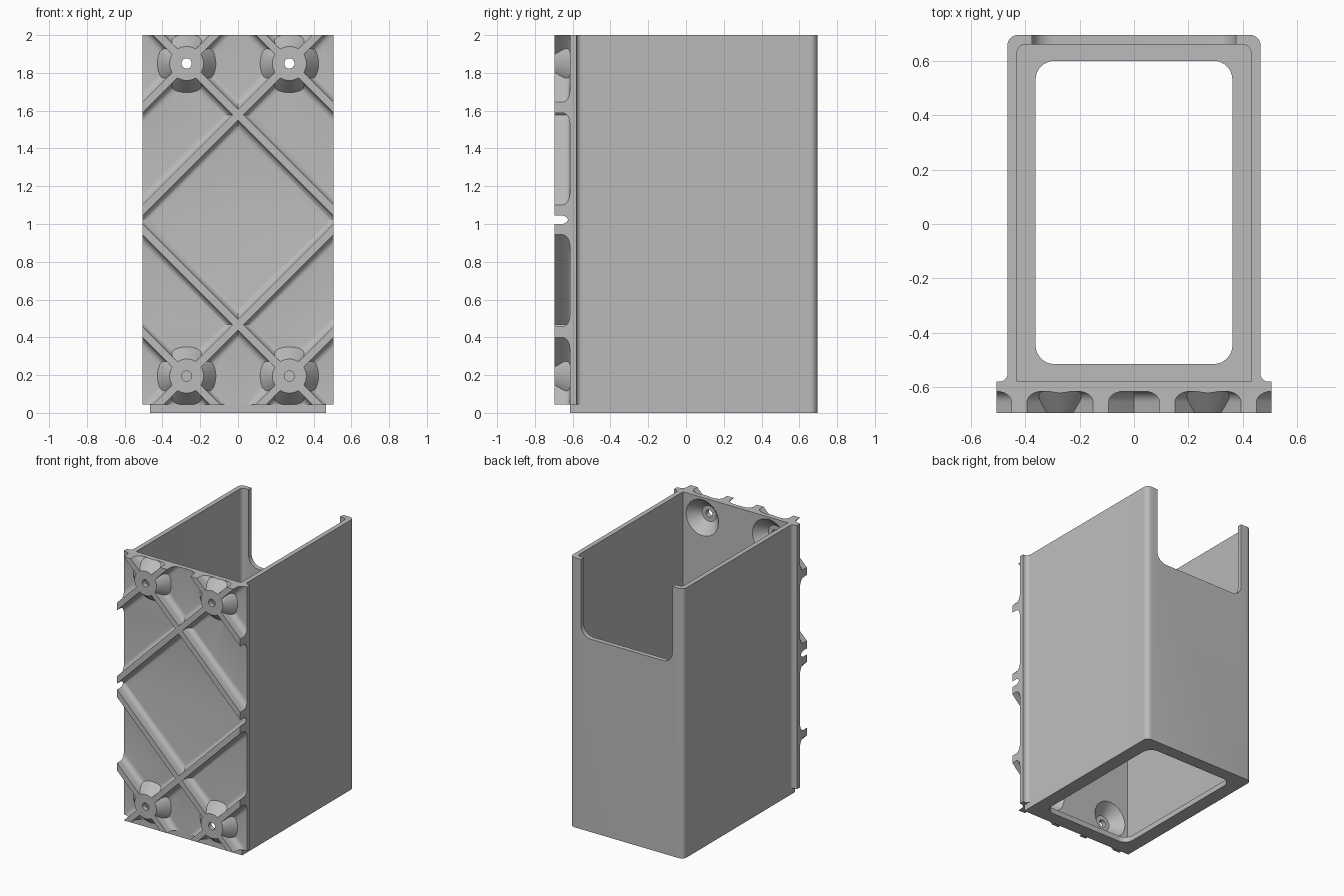
import bpy
import bmesh
from math import sin, cos, pi, radians
from mathutils import Matrix

cube = bpy.data.objects.get("Cube")
if cube:
    bpy.data.objects.remove(cube, do_unlink=True)

FACE, TIP, INSIDE = -0.615, -0.695, -0.58   # panel face, rib tips, cavity front
FOOT, TOP = 0.045, 2.0                      # panel height range
HALF, FLANGE = 0.465, 0.505                 # half widths of case and panel


def finish(name, bm):
    bmesh.ops.recalc_face_normals(bm, faces=bm.faces[:])
    mesh = bpy.data.meshes.new(name)
    bm.to_mesh(mesh)
    bm.free()
    obj = bpy.data.objects.new(name, mesh)
    bpy.context.collection.objects.link(obj)
    return obj


def prism(name, outline, low, high, matrix=Matrix()):
    """Extrude a flat outline along its local z."""
    bm = bmesh.new()
    face = bm.faces.new([bm.verts.new((x, y, low)) for x, y in outline])
    new = bmesh.ops.extrude_face_region(bm, geom=[face])["geom"]
    verts = [v for v in new if isinstance(v, bmesh.types.BMVert)]
    bmesh.ops.translate(bm, verts=verts, vec=(0, 0, high - low))
    bm.transform(matrix)
    return finish(name, bm)


def cone(name, x, z, r_front, r_back, front, back):
    """Round part pointing along y."""
    bm = bmesh.new()
    bmesh.ops.create_cone(bm, cap_ends=True, segments=48, radius1=r_front,
                          radius2=r_back, depth=back - front)
    bm.transform(Matrix.Translation((x, (front + back) / 2, z))
                 @ Matrix.Rotation(radians(-90), 4, 'X'))
    return finish(name, bm)


def arc(cx, cy, r, start, end, steps=8):
    angles = [radians(start + (end - start) * i / steps) for i in range(steps + 1)]
    return [(cx + r * cos(a), cy + r * sin(a)) for a in angles]


def rounded(half, y0, y1, r_low, r_high):
    """Rectangle centred on x, with separate radii for its low and high corners."""
    pts = []
    for sx, y, r, start in ((-1, y0, r_low, 180), (1, y0, r_low, 270),
                            (1, y1, r_high, 0), (-1, y1, r_high, 90)):
        sy = -1 if y == y0 else 1
        if r:
            pts += arc(sx * (half - r), y - sy * r, r, start, start + 90)
        else:
            pts.append((sx * half, y))
    return pts


def combine(target, tool, operation):
    mod = target.modifiers.new("combine", 'BOOLEAN')
    mod.object, mod.operation, mod.solver = tool, operation, 'EXACT'
    bpy.context.view_layer.objects.active = target
    bpy.ops.object.modifier_apply(modifier=mod.name)
    bpy.data.objects.remove(tool, do_unlink=True)


# Diagonal ribs with filleted feet
half_rib = [(0.06, -0.6)] + arc(0.06, -0.655, 0.04, 90, 180, 6) + [(0.02, TIP)]
rib_profile = half_rib + [(-x, y) for x, y in reversed(half_rib)]
ribs = []
for height in (-0.077, 0.467, 1.578, 2.122):
    for side in (1, -1):
        place = Matrix.Translation((0, 0, height)) @ Matrix.Rotation(side * pi / 4, 4, 'Y')
        ribs.append(prism("rib", rib_profile, -2.2, 2.2, place))
lattice = ribs[0]
for rib in ribs[1:]:
    combine(lattice, rib, 'UNION')

# Conical bosses where ribs cross
screws = [(x, z) for x in (-0.272, 0.272) for z in (0.195, 1.85)]
for x, z in screws:
    combine(lattice, cone("boss", x, z, 0.09, 0.167, TIP, -0.6), 'UNION')

# Trim the lattice to the panel
trim = prism("trim", rounded(FLANGE, -0.8, -0.5, 0, 0), FOOT, TOP)
combine(lattice, trim, 'INTERSECT')

# Case body and front panel with small flange fillets
case = prism("case", rounded(HALF, FACE, 0.695, 0, 0.038), 0, TOP)
half_panel = [(FLANGE, FACE), (FLANGE, -0.58)] + arc(0.495, -0.55, 0.03, 270, 180, 6)
panel = prism("panel", half_panel + [(-x, y) for x, y in reversed(half_panel)], FOOT, TOP)
combine(case, panel, 'UNION')
combine(case, lattice, 'UNION')

# Cavity, floor opening and cut-out in the back wall
combine(case, prism("cavity", rounded(0.43, INSIDE, 0.66, 0, 0.03), 0.04, 2.3), 'DIFFERENCE')
combine(case, prism("floor_opening", rounded(0.362, -0.515, 0.6, 0.07, 0.07), -0.2, 0.2),
        'DIFFERENCE')
combine(case, prism("back_opening", rounded(0.375, 1.43, 2.4, 0.08, 0), -0.9, -0.6,
                    Matrix.Rotation(pi / 2, 4, 'X')), 'DIFFERENCE')

# Countersunk recesses inside and screw holes
for x, z in screws:
    combine(case, cone("recess", x, z, 0.058, 0.147, -0.66, -0.565), 'DIFFERENCE')
    combine(case, cone("screw_hole", x, z, 0.027, 0.027, -0.8, -0.5), 'DIFFERENCE')

# Colour and shading
grey = bpy.data.materials.new("plain_grey")
grey.use_nodes = True
colour = (0.5, 0.5, 0.5, 1)
grey.diffuse_color = colour
grey.node_tree.nodes["Principled BSDF"].inputs["Base Color"].default_value = colour
case.data.materials.clear()
case.data.materials.append(grey)
for poly in case.data.polygons:
    poly.material_index = 0
bpy.ops.object.select_all(action='DESELECT')
case.select_set(True)
bpy.context.view_layer.objects.active = case
bpy.ops.object.shade_smooth_by_angle(angle=radians(30))
